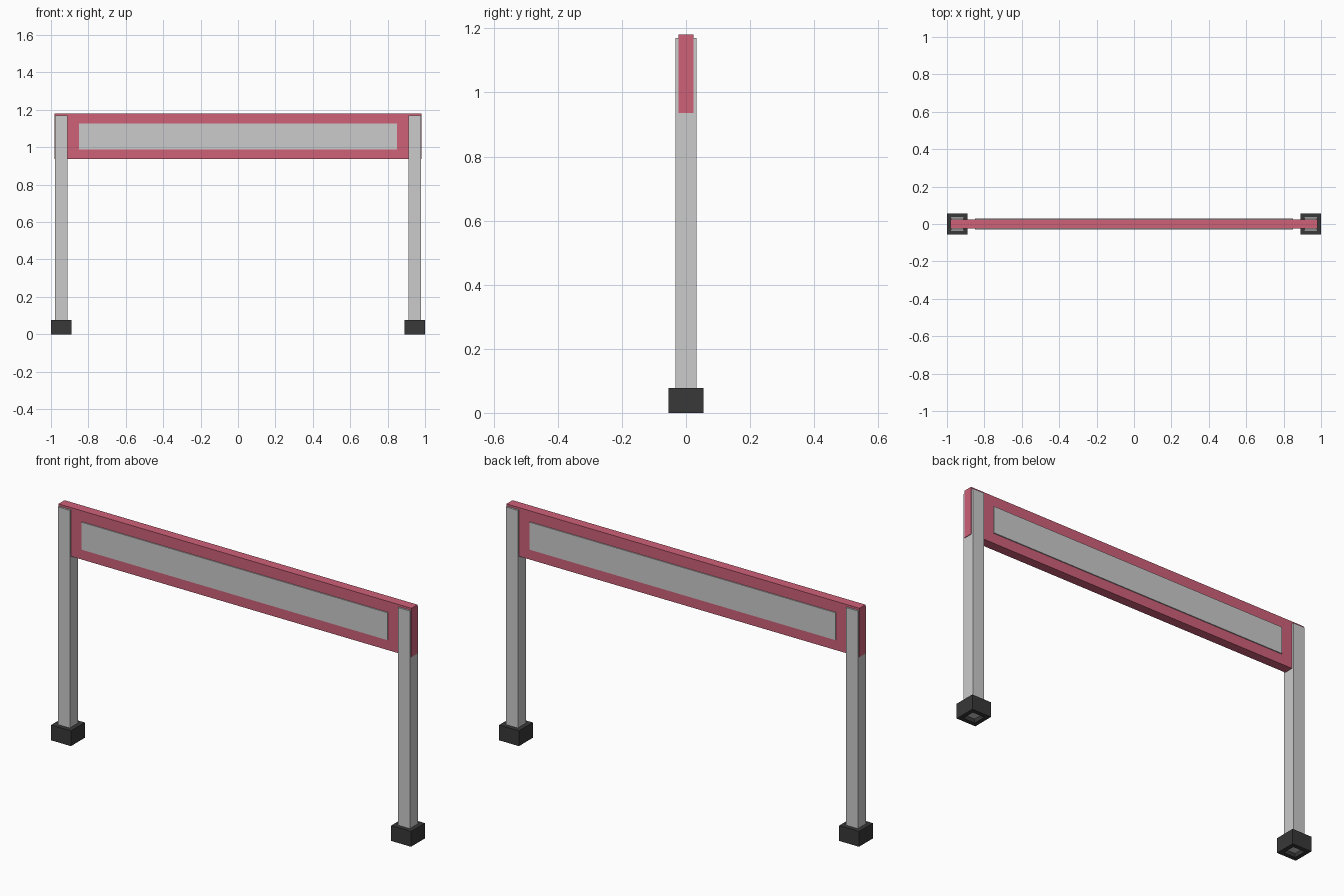
import bpy, bmesh

if "Cube" in bpy.data.objects:
    bpy.data.objects.remove(bpy.data.objects["Cube"])


def add_mesh(name, bm, color=None):
    bmesh.ops.recalc_face_normals(bm, faces=bm.faces)
    mesh = bpy.data.meshes.new(name)
    bm.to_mesh(mesh)
    bm.free()
    obj = bpy.data.objects.new(name, mesh)
    bpy.context.collection.objects.link(obj)
    if color:
        mesh.materials.append(color)
    return obj


def box(name, x, y, z, color=None):
    """Box from (min, max) ranges on each axis."""
    bm = bmesh.new()
    bmesh.ops.create_cube(bm, size=1)
    for v in bm.verts:
        v.co = [r[0] if c < 0 else r[1] for c, r in zip(v.co, (x, y, z))]
    return add_mesh(name, bm, color)


def sleeve(name, cx, outer, inner, height, color):
    """Square tube standing on the ground."""
    bm = bmesh.new()
    corners = ((-1, -1), (1, -1), (1, 1), (-1, 1))
    rings = [[bm.verts.new((cx + sx * r, sy * r, z)) for sx, sy in corners]
             for r, z in ((outer, 0), (outer, height), (inner, height), (inner, 0))]
    for a, b in zip(rings, rings[1:] + rings[:1]):
        for i in range(4):
            j = (i + 1) % 4
            bm.faces.new((a[i], a[j], b[j], b[i]))
    return add_mesh(name, bm, color)


def material(name, rgb):
    m = bpy.data.materials.new(name)
    m.diffuse_color = (*rgb, 1)
    m.use_nodes = True
    m.node_tree.nodes["Principled BSDF"].inputs["Base Color"].default_value = m.diffuse_color
    return m


red = material("red", (0.62, 0.12, 0.19))
black = material("black", (0.04, 0.04, 0.04))

# Crossbar and the panel showing on both of its faces
box("crossbar", (-0.981, 0.981), (-0.024, 0.024), (0.936, 1.181), red)
box("panel", (-0.85, 0.85), (-0.029, 0.029), (0.988, 1.126))

# Posts set into hollow feet, slightly above the ground
for side, s in (("left", -1), ("right", 1)):
    cx = s * 0.945
    box(side + "_post", (cx - 0.033, cx + 0.033), (-0.033, 0.033), (0.02, 1.17))
    sleeve(side + "_foot", cx, 0.055, 0.0335, 0.077, black)
